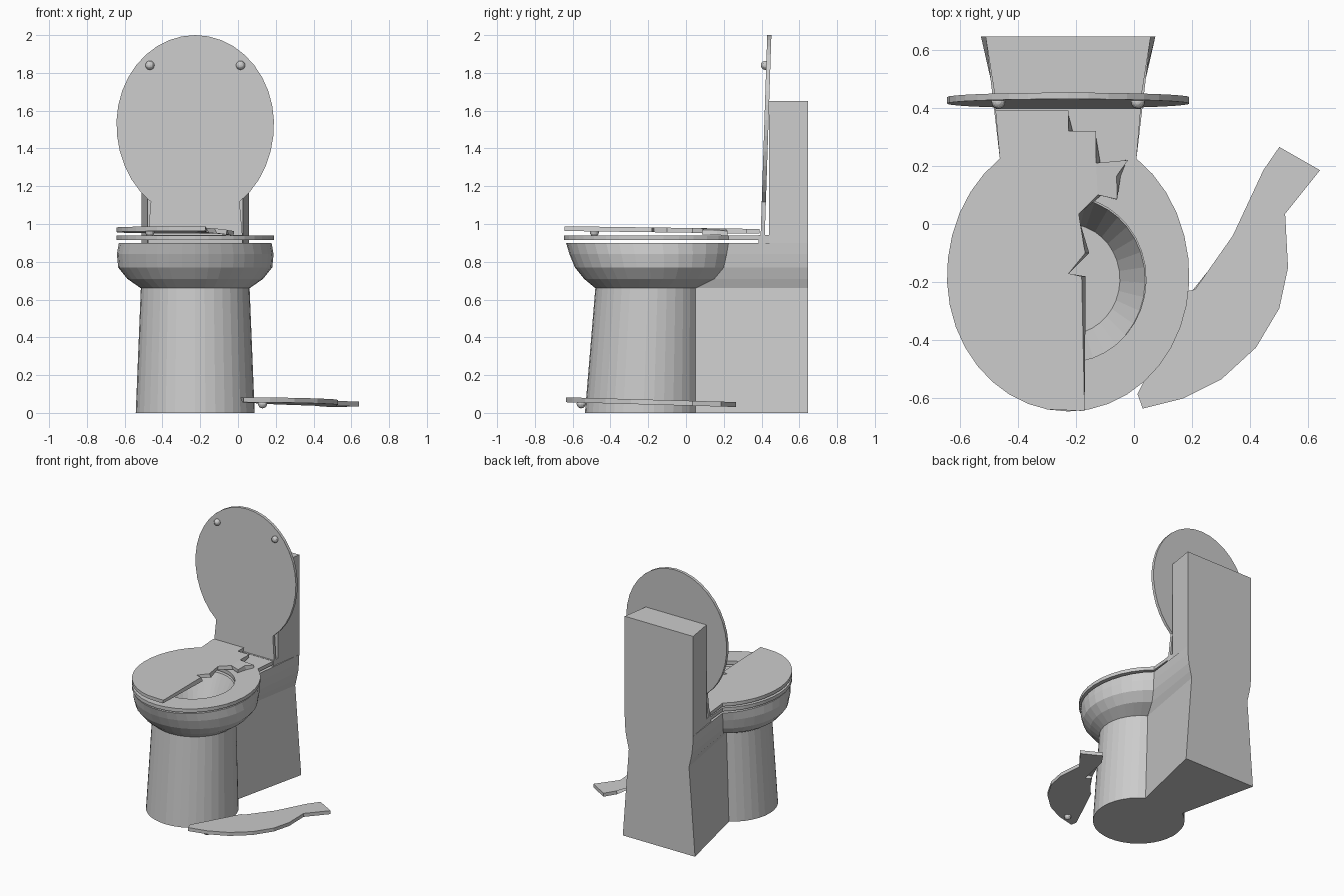
import bpy, bmesh, math

if "Cube" in bpy.data.objects:
    bpy.data.objects.remove(bpy.data.objects["Cube"])

CX = -0.2265          # centre line of the toilet
CY = -0.18            # centre of the bowl
N = 30                # sides around the bowl arc


def finish(name, bm):
    bmesh.ops.recalc_face_normals(bm, faces=bm.faces)
    me = bpy.data.meshes.new(name)
    bm.to_mesh(me)
    bm.free()
    ob = bpy.data.objects.new(name, me)
    bpy.context.collection.objects.link(ob)
    return ob


def keyhole(rx, yf, yn, hwn, yb, hwb, c=CY):
    """Rounded front (half width rx, tip yf), neck at yn, straight back at yb."""
    ryb = (yn - c) / math.sqrt(1 - (hwn / rx) ** 2)
    a0 = math.asin((yn - c) / ryb)
    pts = []
    for i in range(N + 1):
        a = a0 - (math.pi + 2 * a0) * i / N
        ry = ryb if math.sin(a) > 0 else c - yf
        pts.append((CX + rx * math.cos(a), c + ry * math.sin(a)))
    pts += [(CX - hwb + 2 * hwb * k / 6, yb) for k in range(7)]
    return pts


def hole(outline, rx, ry, cy):
    """Ellipse whose points line up with the outline's directions."""
    pts = []
    for x, y in outline:
        a = math.atan2((y - cy) / ry, (x - CX) / rx)
        pts.append((CX + rx * math.cos(a), cy + ry * math.sin(a)))
    return pts


def at(pts, z):
    return [(x, y, z) for x, y in pts]


def loft(name, rings, closed=False):
    bm = bmesh.new()
    vs = [[bm.verts.new(p) for p in r] for r in rings]
    n = len(rings[0])
    pairs = list(zip(vs, vs[1:])) + ([(vs[-1], vs[0])] if closed else [])
    for a, b in pairs:
        for i in range(n):
            j = (i + 1) % n
            bm.faces.new((a[i], a[j], b[j], b[i]))
    if not closed:
        caps = [bm.faces.new(vs[0]), bm.faces.new(vs[-1])]
        bmesh.ops.triangulate(bm, faces=caps)
    return finish(name, bm)


def bumper(name, x, y, z):
    bm = bmesh.new()
    bmesh.ops.create_uvsphere(bm, u_segments=12, v_segments=8, radius=0.024)
    bmesh.ops.translate(bm, verts=bm.verts, vec=(x, y, z))
    return finish(name, bm)


# pedestal and bowl: z, half width, front, neck y, neck half width, back half width, centre
levels = [
    (0.00, 0.315, -0.535, 0.05, 0.165, 0.30, -0.22),
    (0.66, 0.288, -0.480, 0.05, 0.145, 0.25, -0.20),
    (0.71, 0.360, -0.540, 0.15, 0.190, 0.262, CY),
    (0.77, 0.408, -0.588, 0.20, 0.220, 0.275, CY),
    (0.84, 0.415, -0.617, 0.215, 0.230, 0.282, CY),
    (0.90, 0.405, -0.635, 0.225, 0.235, 0.284, CY),
]
rings = [at(keyhole(rx, yf, yn, hwn, 0.645, hwb, c), z)
         for z, rx, yf, yn, hwn, hwb, c in levels]
rim = [p[:2] for p in rings[-1]]
rings.append(at(hole(rim, 0.265, 0.283, -0.193), 0.90))
rings.append(at(hole(rim, 0.178, 0.19, -0.19), 0.70))
loft("bowl_and_pedestal", rings)

# water tank
tank = [(CX - 0.252, 0.44), (CX + 0.252, 0.44), (CX + 0.284, 0.645), (CX - 0.284, 0.645)]
loft("tank", [at(tank, 0.895), at(tank, 1.65)])

# seat ring
plate = keyhole(0.417, -0.645, 0.225, 0.235, 0.40, 0.25)
inner = hole(plate, 0.268, 0.285, -0.19)
loft("seat", [at(plate, 0.914), at(plate, 0.94), at(inner, 0.94), at(inner, 0.914)], closed=True)

# raised lid, leaning slightly back
lid = []
for side in (-0.011, 0.011):
    ring = []
    for x, y in plate:
        t = (y + 0.645) / 1.045
        ring.append((x, 0.441 - 0.035 * t + side, 2.0 - 1.06 * t))
    lid.append(ring)
loft("lid", lid)
for s in (-1, 1):
    bumper("lid_bumper", CX + s * 0.24, 0.42, 1.84)

# hinge barrel strip joining seat and lid
hinge = [(CX - 0.25, 0.385), (CX + 0.25, 0.385), (CX + 0.25, 0.442), (CX - 0.25, 0.442)]
loft("hinge", [at(hinge, 0.898), at(hinge, 0.942)])

# broken cover, left half resting above the seat
crack = [(-0.225, 0.39), (-0.225, 0.32), (-0.13, 0.32), (-0.13, 0.21), (-0.02, 0.22),
         (-0.06, 0.165), (-0.058, 0.085), (-0.125, 0.10), (-0.19, 0.035), (-0.168, -0.10),
         (-0.225, -0.17), (-0.18, -0.18), (-0.17, -0.643)]
left = keyhole(0.417, -0.645, 0.225, 0.235, 0.39, 0.25)[N // 2 + 1:N + 2]


def cover_ring(drop, shift):
    edge = [(x + shift * (1 if i % 2 else -0.3), y) for i, (x, y) in enumerate(crack)]
    return [(x, y, 0.988 - 0.014 * (y + 0.64) - 0.12 * max(0, x + 0.13) - drop)
            for x, y in left + edge]


loft("broken_seat_left", [cover_ring(0.025, 0.014), cover_ring(0, 0)])
bumper("seat_bumper", CX - 0.24, -0.485, 0.957)

# broken-off right piece lying beside the pedestal
piece = [(0.03, -0.635), (0.17, -0.60), (0.30, -0.535), (0.42, -0.425), (0.50, -0.29),
         (0.53, -0.15), (0.52, 0.035), (0.64, 0.185), (0.50, 0.265), (0.445, 0.185),
         (0.505, 0.13), (0.375, -0.06), (0.34, -0.04), (0.21, -0.225), (0.188, -0.23),
         (0.04, -0.53), (0.012, -0.585)]


def piece_ring(drop, shift):
    return [(x + (shift if i > 10 else 0), y, 0.07 - 0.028 * (y + 0.19) - drop)
            for i, (x, y) in enumerate(piece)]


loft("broken_seat_right", [piece_ring(0.026, 0.012), piece_ring(0, 0)])
bumper("fallen_bumper", 0.13, -0.555, 0.048)
